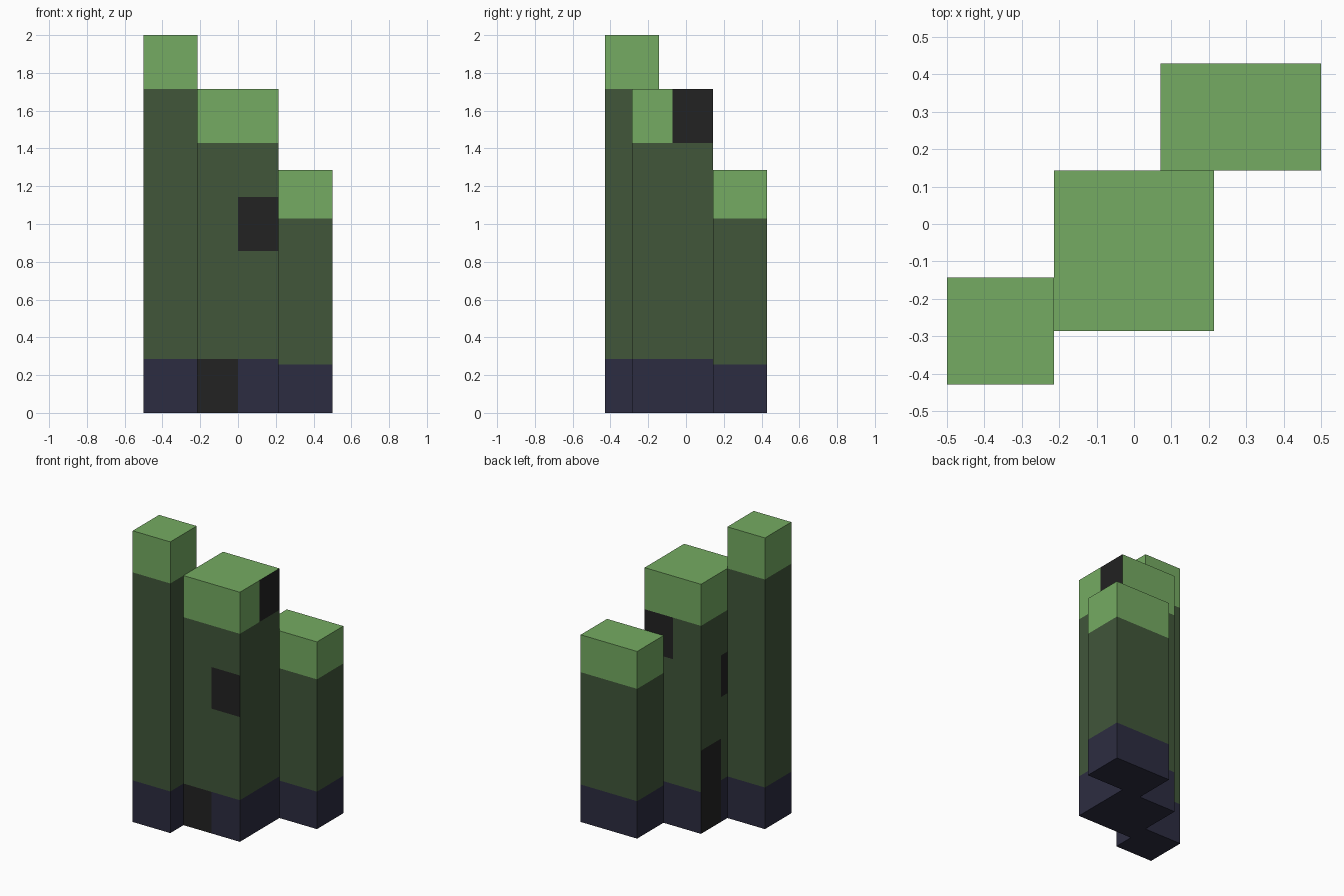
import bpy, bmesh
from mathutils import Vector

if "Cube" in bpy.data.objects:
    bpy.data.objects.remove(bpy.data.objects["Cube"])


def srgb(c):
    return tuple(((v / 255 + 0.055) / 1.055) ** 2.4 for v in c) + (1.0,)


mats = []
for name, rgb in [("navy_base", (44, 44, 65)), ("dark_green_wall", (65, 86, 58)),
                  ("light_green_top", (117, 171, 98)), ("black_opening", (34, 34, 34))]:
    m = bpy.data.materials.new(name)
    m.diffuse_color = srgb(rgb)
    m.use_nodes = True
    m.node_tree.nodes["Principled BSDF"].inputs["Base Color"].default_value = m.diffuse_color
    mats.append(m)


def tower(name, lo, hi, base_z, cap_z, openings=()):
    """Box cut into colour bands; openings are (side normal, low corner, high corner)."""
    lo, hi = Vector(lo), Vector(hi)
    bm = bmesh.new()
    bmesh.ops.create_cube(bm, size=1)
    for v in bm.verts:
        v.co = Vector([(lo[i] + hi[i]) / 2 + v.co[i] * (hi[i] - lo[i]) for i in range(3)])

    # cut lines for the bands and the edges of the openings
    cuts = {(2, base_z), (2, cap_z)}
    for _, a, b in openings:
        cuts |= {(i, p[i]) for p in (a, b) for i in range(3)}
    for axis, value in sorted(cuts):
        if lo[axis] + 1e-4 < value < hi[axis] - 1e-4:
            co, no = Vector(), Vector()
            co[axis], no[axis] = value, 1
            bmesh.ops.bisect_plane(bm, geom=bm.verts[:] + bm.edges[:] + bm.faces[:],
                                   plane_co=co, plane_no=no)
    bm.normal_update()

    # colours by height, then openings by side and position
    for f in bm.faces:
        c = f.calc_center_median()
        f.material_index = 0 if c.z < base_z else 1 if c.z < cap_z else 2
        for side, a, b in openings:
            if f.normal.dot(Vector(side)) > 0.9 and all(
                    a[i] - 1e-3 <= c[i] <= b[i] + 1e-3 for i in range(3)):
                f.material_index = 3

    me = bpy.data.meshes.new(name)
    bm.to_mesh(me)
    bm.free()
    for m in mats:
        me.materials.append(m)
    bpy.context.collection.objects.link(bpy.data.objects.new(name, me))


u = 1 / 7  # grid unit shared by all towers

# tall tower, front left
tower("tall_tower", (-0.5, -3 * u, 0), (-1.5 * u, -u, 2), 2 * u, 12 * u)

# middle tower with window and door openings on each side
x0, x1, y0, y1 = -1.5 * u, 1.5 * u, -2 * u, u
ym = (y0 + y1) / 2
tower("middle_tower", (x0, y0, 0), (x1, y1, 12 * u), 2 * u, 10 * u, [
    ((0, -1, 0), (0, y0, 6 * u), (x1, y0, 8 * u)),      # front window
    ((0, -1, 0), (x0, y0, 0), (0, y0, 2 * u)),          # front door
    ((1, 0, 0), (x1, ym, 10 * u), (x1, y1, 12 * u)),    # right window
    ((0, 1, 0), (0, y1, 8 * u), (x1, y1, 10 * u)),      # back window
    ((-1, 0, 0), (x0, ym, 0), (x0, y1, 4 * u)),         # left door
    ((-1, 0, 0), (x0, y0, 6 * u), (x0, ym, 8 * u)),     # left window
])

# low tower, back right
tower("low_tower", (0.5 * u, u, 0), (0.5, 3 * u, 9 * u), 1.8 * u, 7.2 * u)
